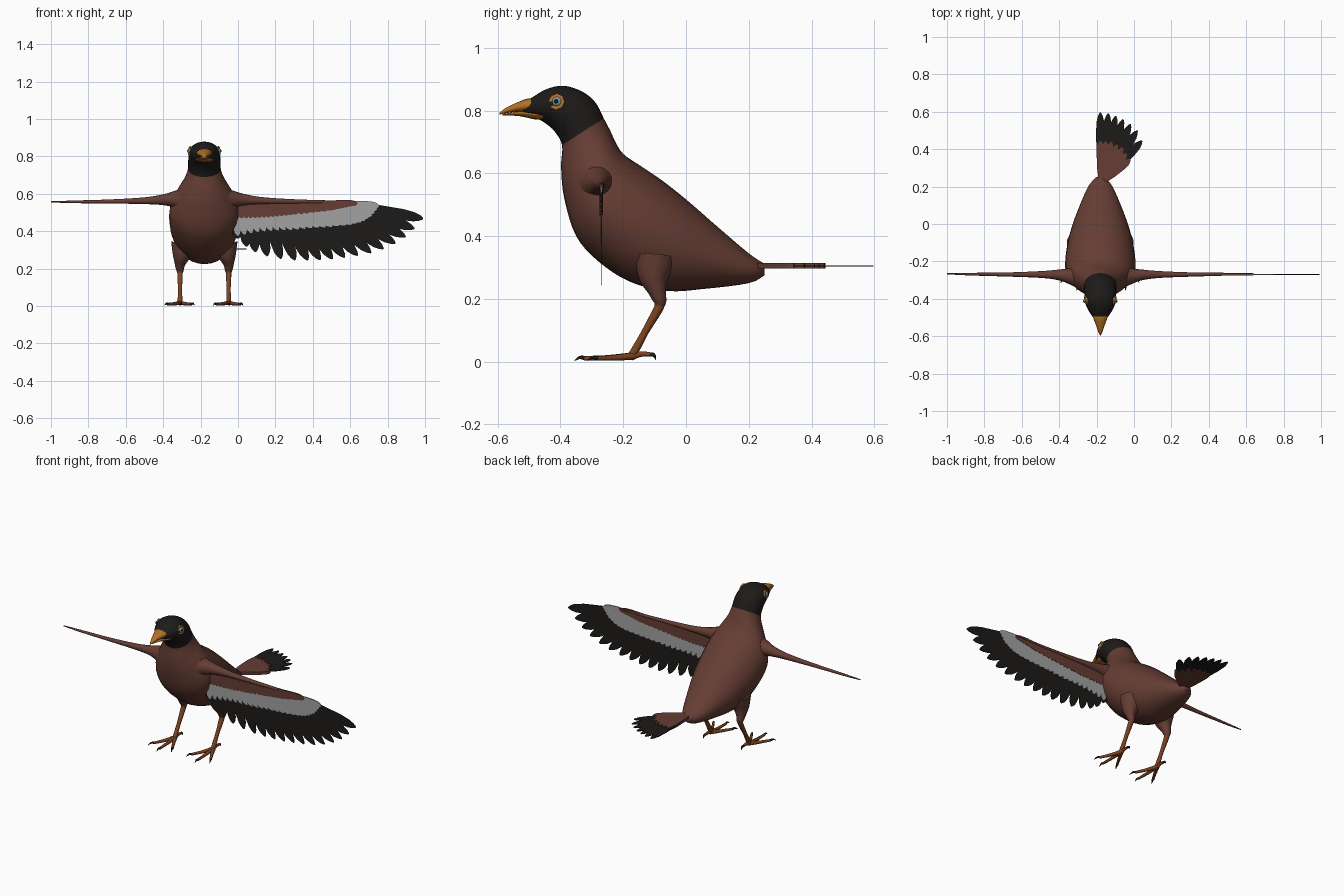
import bpy, bmesh, math
from mathutils import Vector as V

if "Cube" in bpy.data.objects:
    bpy.data.objects.remove(bpy.data.objects["Cube"])

CX = -0.18          # the bird's own centre line


def material(name, rgb):
    m = bpy.data.materials.new(name)
    m.diffuse_color = (*rgb, 1)
    m.use_nodes = True
    m.node_tree.nodes["Principled BSDF"].inputs["Base Color"].default_value = m.diffuse_color
    return m


BROWN = material("brown plumage", (0.13, 0.047, 0.034))
BLACK = material("black plumage", (0.012, 0.011, 0.010))
GREY = material("pale plumage", (0.36, 0.36, 0.36))
ORANGE = material("orange beak", (0.45, 0.16, 0.02))
LEG = material("leg skin", (0.20, 0.055, 0.015))
TEAL = material("iris", (0.16, 0.40, 0.46))


def finish(bm, name, mat, smooth=True):
    bmesh.ops.recalc_face_normals(bm, faces=bm.faces)
    me = bpy.data.meshes.new(name)
    bm.to_mesh(me)
    bm.free()
    ob = bpy.data.objects.new(name, me)
    ob.location.x = CX
    me.materials.append(mat)
    bpy.context.collection.objects.link(ob)
    if smooth:
        bpy.ops.object.select_all(action='DESELECT')
        ob.select_set(True)
        bpy.context.view_layer.objects.active = ob
        bpy.ops.object.shade_smooth_by_angle(angle=math.radians(50))
    return ob


def refine(rows, k=4):
    # Catmull-Rom interpolation of rows of numbers
    out = []
    for i in range(len(rows) - 1):
        p = [rows[max(0, min(len(rows) - 1, i + d))] for d in (-1, 0, 1, 2)]
        for j in range(k):
            t = j / k
            out.append([0.5 * (2 * b + (c - a) * t + (2 * a - 5 * b + 4 * c - d) * t * t
                        + (3 * b - a - 3 * c + d) * t ** 3) for a, b, c, d in zip(*p)])
    out.append(list(rows[-1]))
    return out


def skin(bm, rings, n):
    # rings of (centre, side vector, up vector)
    loops = []
    for c, u, w in rings:
        loops.append([bm.verts.new(c + u * math.cos(2 * math.pi * i / n)
                                   + w * math.sin(2 * math.pi * i / n)) for i in range(n)])
    for a, b in zip(loops, loops[1:]):
        for i in range(n):
            bm.faces.new((a[i], a[(i + 1) % n], b[(i + 1) % n], b[i]))
    bm.faces.new(loops[0])
    bm.faces.new(loops[-1])


def loft(name, rows, mat, n=28):
    # rows: top y, top z, bottom y, bottom z, half width
    bm = bmesh.new()
    rings = []
    for ty, tz, by, bz, w in rows:
        t, b = V((0, ty, tz)), V((0, by, bz))
        rings.append(((t + b) / 2, V((w, 0, 0)), (t - b) / 2))
    skin(bm, rings, n)
    return finish(bm, name, mat)


def tube(bm, rows, n=10, k=4):
    # rows: x, y, z, radius
    pts = refine(rows, k)
    rings = []
    for i, p in enumerate(pts):
        d = V(pts[min(i + 1, len(pts) - 1)][:3]) - V(pts[max(i - 1, 0)][:3])
        ref = V((1, 0, 0)) if abs(d.normalized().x) < 0.8 else V((0, 1, 0))
        u = d.cross(ref).normalized()
        w = d.cross(u).normalized()
        r = max(p[3], 0.0008)
        rings.append((V(p[:3]), u * r, w * r))
    skin(bm, rings, n)


# body and head share one run of cross-sections, split at the collar
SECTIONS = [
    (0.25, 0.312, 0.25, 0.275, 0.022), (0.20, 0.345, 0.20, 0.25, 0.065),
    (0.10, 0.43, 0.06, 0.232, 0.118), (0.0, 0.517, -0.06, 0.225, 0.157),
    (-0.08, 0.58, -0.18, 0.255, 0.18), (-0.15, 0.627, -0.28, 0.32, 0.188),
    (-0.20, 0.662, -0.35, 0.40, 0.18), (-0.225, 0.70, -0.388, 0.52, 0.142),
    (-0.242, 0.737, -0.398, 0.62, 0.105), (-0.262, 0.775, -0.395, 0.69, 0.088),
    (-0.288, 0.825, -0.42, 0.735, 0.086), (-0.33, 0.86, -0.445, 0.757, 0.084),
    (-0.39, 0.879, -0.465, 0.77, 0.078), (-0.445, 0.868, -0.485, 0.778, 0.061),
    (-0.49, 0.842, -0.505, 0.784, 0.04), (-0.52, 0.825, -0.52, 0.79, 0.024)]
fine = refine(SECTIONS)
loft("body", fine[:37], BROWN)
loft("head", fine[36:], BLACK)

# beak
loft("upper_beak", refine([(-0.46, 0.835, -0.43, 0.786, 0.05), (-0.50, 0.839, -0.49, 0.793, 0.04),
                           (-0.54, 0.825, -0.54, 0.796, 0.024), (-0.575, 0.808, -0.575, 0.791, 0.012),
                           (-0.595, 0.792, -0.595, 0.787, 0.003)]), ORANGE, 16)
loft("lower_beak", refine([(-0.42, 0.795, -0.43, 0.774, 0.054), (-0.47, 0.797, -0.475, 0.771, 0.047),
                           (-0.53, 0.797, -0.53, 0.782, 0.024), (-0.585, 0.789, -0.585, 0.785, 0.004)]),
     ORANGE, 16)

for s, side in ((-1, "left"), (1, "right")):
    # eye: orange patch, iris, pupil
    nrm = V((s, -0.28, 0.12)).normalized()
    c = V((CX + s * 0.073, -0.41, 0.828))
    rot = nrm.to_track_quat('Z', 'Y').to_euler()
    bpy.ops.mesh.primitive_cylinder_add(vertices=8, radius=0.026, depth=0.016, location=c, rotation=rot)
    bpy.context.object.name = side + "_eye_patch"
    bpy.context.object.data.materials.append(ORANGE)
    for part, r, off, mat in (("iris", 0.017, 0.0, TEAL), ("pupil", 0.009, 0.0105, BLACK)):
        bpy.ops.mesh.primitive_uv_sphere_add(segments=16, ring_count=10, radius=r,
                                             location=c + nrm * off, rotation=rot)
        bpy.context.object.name = side + "_" + part
        bpy.context.object.data.materials.append(mat)
        bpy.ops.object.shade_smooth()

    # wing arm
    bm = bmesh.new()
    tube(bm, [(s * x, y, z, r) for x, y, z, r in (
        (0.07, -0.28, 0.565, 0.095), (0.115, -0.28, 0.568, 0.068), (0.16, -0.278, 0.57, 0.045),
        (0.22, -0.272, 0.568, 0.029), (0.32, -0.27, 0.563, 0.018), (0.50, -0.27, 0.559, 0.011),
        (0.70, -0.268, 0.557, 0.007), (0.82, -0.266, 0.557, 0.003))], 16)
    finish(bm, side + "_wing_arm", BROWN)

    # thigh
    lx = s * 0.13
    bm = bmesh.new()
    tube(bm, [(s * 0.11, -0.10, 0.33, 0.07), (s * 0.122, -0.102, 0.27, 0.049),
              (lx, -0.092, 0.225, 0.029), (lx, -0.083, 0.19, 0.02), (lx, -0.09, 0.172, 0.012)], 14)
    finish(bm, side + "_thigh", BROWN)

    # shank and toes
    bm = bmesh.new()
    tube(bm, [(lx, -0.075, 0.20, 0.014), (lx, -0.09, 0.165, 0.015), (lx, -0.13, 0.095, 0.0115),
              (lx, -0.163, 0.035, 0.013), (lx, -0.18, 0.012, 0.012)])
    claws = bmesh.new()
    for dx, ty in ((-0.066, -0.285), (0.004, -0.325), (0.062, -0.285)):
        tx, my = lx + dx, (ty - 0.17) / 2
        tube(bm, [(lx, -0.165, 0.018, 0.012), (lx + dx * 0.5, my, 0.012, 0.009),
                  (tx, ty, 0.010, 0.007)])
        ex = tx + dx * 0.25
        tube(claws, [(tx, ty + 0.004, 0.011, 0.007), ((tx + ex) / 2, ty - 0.014, 0.013, 0.005),
                     (ex, ty - 0.03, 0.003, 0.001)], 8)
    tube(bm, [(lx, -0.175, 0.014, 0.011), (lx, -0.145, 0.024, 0.009), (lx, -0.115, 0.023, 0.007)])
    tube(claws, [(lx, -0.12, 0.023, 0.007), (lx, -0.103, 0.021, 0.006), (lx, -0.096, 0.006, 0.001)], 8)
    finish(bm, side + "_leg_and_toes", LEG)
    finish(claws, side + "_claws", BLACK)


def feather(bm, root, tip, normal, half, thick):
    root, tip, normal = V(root), V(tip), V(normal)
    d = tip - root
    side = d.cross(normal).normalized() * half
    shape = [(0, 0.45), (0.3, 0.85), (0.7, 1), (0.87, 0.82), (0.95, 0.5), (1, 0.12)]
    line = [root + d * t + side * w for t, w in shape]
    line += [root + d * t - side * w for t, w in reversed(shape)]
    lo = [bm.verts.new(p - normal * thick / 2) for p in line]
    hi = [bm.verts.new(p + normal * thick / 2) for p in line]
    bm.faces.new(lo[::-1])
    bm.faces.new(hi)
    for i in range(len(lo)):
        j = (i + 1) % len(lo)
        bm.faces.new((lo[i], lo[j], hi[j], hi[i]))


def sample(pts, t):
    f = t * (len(pts) - 1)
    i = min(int(f), len(pts) - 2)
    return V(pts[i]).lerp(V(pts[i + 1]), f - i)


def fan(name, mat, count, roots, tips, to3d, normal, half, thick):
    bm = bmesh.new()
    for i in range(count):
        t = i / (count - 1)
        feather(bm, to3d(sample(roots, t)), to3d(sample(tips, t)), normal, half, thick)
    finish(bm, name, mat, False)


# feathered wing, on one side only, three layers in an upright plane
def wing(p):
    return (p.x - CX, -0.27, p.y)


flight = [(0.0, 0.36), (0.05, 0.315), (0.10, 0.285), (0.17, 0.262), (0.25, 0.25), (0.33, 0.243),
          (0.40, 0.245), (0.47, 0.247), (0.54, 0.255), (0.61, 0.265), (0.69, 0.278), (0.76, 0.298),
          (0.83, 0.328), (0.89, 0.365), (0.94, 0.41), (0.99, 0.467)]
fan("flight_feathers", BLACK, 17, [(-0.02, 0.55), (0.62, 0.54)], flight, wing, (0, 1, 0), 0.03, 0.003)
fan("pale_wing_band", GREY, 26, [(-0.02, 0.55), (0.60, 0.55)],
    [(0.0, 0.375), (0.1, 0.395), (0.2, 0.405), (0.3, 0.408), (0.4, 0.418), (0.5, 0.425),
     (0.6, 0.435), (0.67, 0.452), (0.72, 0.485), (0.755, 0.535)], wing, (0, 1, 0), 0.02, 0.006)
fan("brown_wing_coverts", BROWN, 26, [(-0.03, 0.56), (0.52, 0.557)],
    [(0.0, 0.468), (0.15, 0.473), (0.3, 0.488), (0.5, 0.515), (0.64, 0.547)],
    wing, (0, 1, 0), 0.016, 0.010)


# half tail fan, level
def tail(p):
    return (p.x - CX, p.y, 0.305)


fan("tail_feathers", BLACK, 7, [(-0.178, 0.24), (-0.15, 0.24)],
    [(-0.18, 0.597), (-0.137, 0.592), (-0.097, 0.578), (-0.058, 0.56), (-0.018, 0.535),
     (0.018, 0.50), (0.043, 0.445)], tail, (0, 0, 1), 0.024, 0.004)
fan("tail_coverts", BROWN, 7, [(-0.18, 0.23), (-0.155, 0.23)],
    [(-0.18, 0.445), (-0.12, 0.44), (-0.06, 0.41), (-0.02, 0.345)], tail, (0, 0, 1), 0.02, 0.018)
